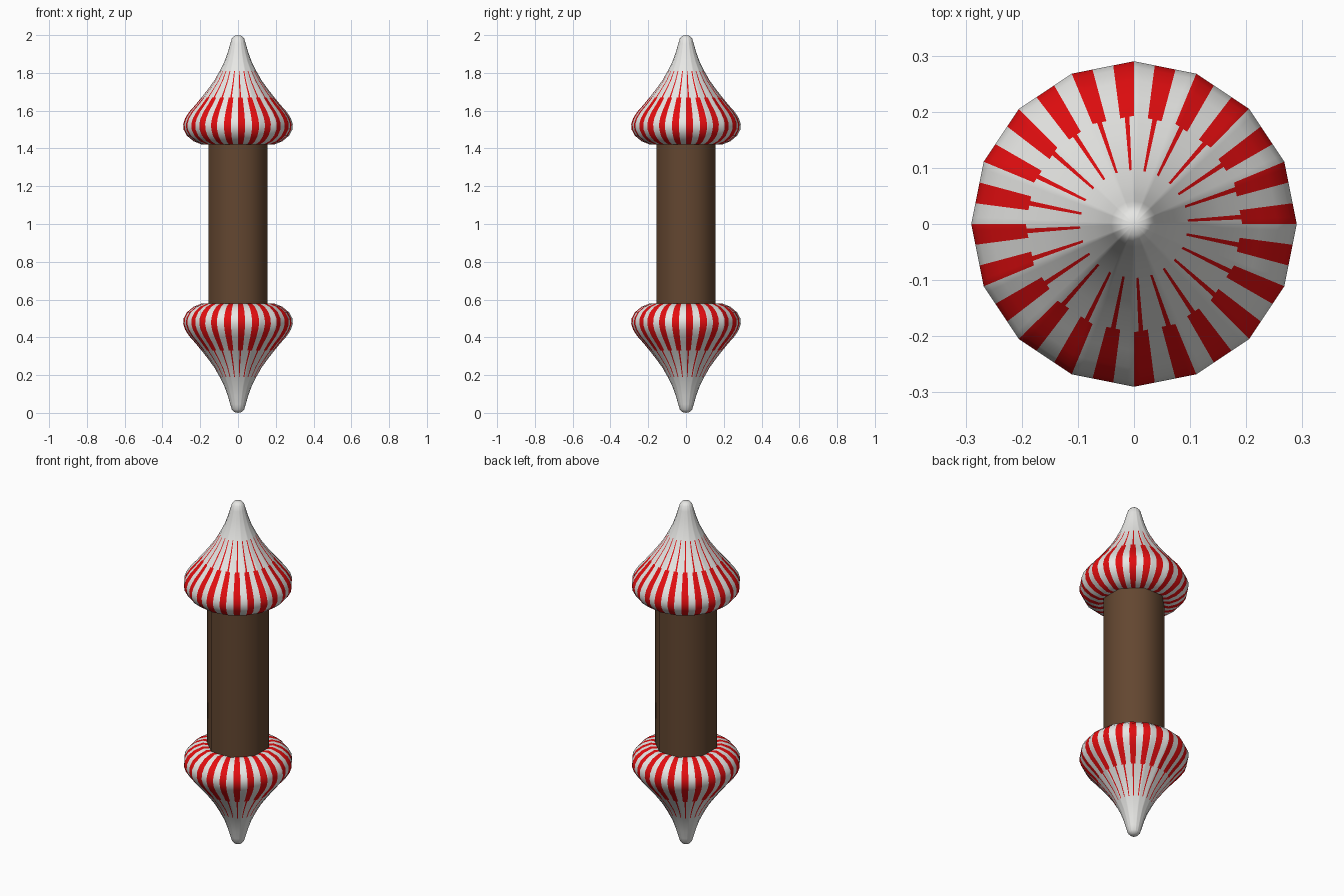
import bpy, bmesh, math

if "Cube" in bpy.data.objects:
    bpy.data.objects.remove(bpy.data.objects["Cube"])

def material(name, rgb):
    m = bpy.data.materials.new(name)
    m.diffuse_color = (*rgb, 1)
    m.use_nodes = True
    m.node_tree.nodes["Principled BSDF"].inputs["Base Color"].default_value = m.diffuse_color
    return m

WHITE = material("white", (0.80, 0.80, 0.78))
RED = material("red", (0.78, 0.004, 0.005))
BROWN = material("brown", (0.125, 0.062, 0.030))

SIDES, SUB = 16, 9            # 16 flat sides, each cut into 9 strips for the stripes

# half profile of the pointed cap: (radius, height)
PROFILE = [(0.145, 1.425), (0.19, 1.42), (0.235, 1.438), (0.27, 1.467), (0.288, 1.50),
           (0.29, 1.53), (0.28, 1.56), (0.257, 1.595), (0.226, 1.63), (0.193, 1.67),
           (0.158, 1.715), (0.125, 1.76), (0.097, 1.81), (0.072, 1.86), (0.054, 1.91),
           (0.041, 1.955), (0.033, 1.982), (0.02, 1.996)]

def ring_point(i):
    """Point on the unit 16-sided outline, subdivided along each chord."""
    k, t = divmod(i, SUB)
    a, b = (2 * math.pi * (k + d) / SIDES for d in (0, 1))
    t /= SUB
    return (math.cos(a) * (1 - t) + math.cos(b) * t,
            math.sin(a) * (1 - t) + math.sin(b) * t)

def finish(name, bm, mats):
    bmesh.ops.recalc_face_normals(bm, faces=bm.faces)
    for f in bm.faces:
        f.smooth = True
    me = bpy.data.meshes.new(name)
    bm.to_mesh(me)
    bm.free()
    for m in mats:
        me.materials.append(m)
    ob = bpy.data.objects.new(name, me)
    bpy.context.collection.objects.link(ob)
    return ob

def striped(i, z):
    """Red stripes run up the cap and thin out towards the tip."""
    cell = i % 6
    if z < 1.69:
        return cell < 3
    return cell == 1 and z < 1.80

def cap(name, upside_down):
    bm = bmesh.new()
    n = SIDES * SUB
    flip = (lambda z: 2 - z) if upside_down else (lambda z: z)
    rings = []
    for r, z in PROFILE:
        pts = [ring_point(i) for i in range(n)]
        rings.append([bm.verts.new((r * x, r * y, flip(z))) for x, y in pts])
    for j in range(len(rings) - 1):
        zm = (PROFILE[j][1] + PROFILE[j + 1][1]) / 2
        for i in range(n):
            k = (i + 1) % n
            f = bm.faces.new((rings[j][i], rings[j][k], rings[j + 1][k], rings[j + 1][i]))
            f.material_index = int(striped(i, zm))
    # rounded tip
    tip = bm.verts.new((0, 0, flip(2.0)))
    for i in range(n):
        bm.faces.new((rings[-1][i], rings[-1][(i + 1) % n], tip))
    return finish(name, bm, (WHITE, RED))

cap("top_cap", False)
cap("bottom_cap", True)

# eight-sided smooth shaft with flats facing the axes
bm = bmesh.new()
shaft_rings = [[bm.verts.new((0.168 * math.cos(a), 0.168 * math.sin(a), z))
                for a in (math.pi / 8 + math.pi / 4 * i for i in range(8))]
               for z in (0.575, 1.425)]
for i in range(8):
    k = (i + 1) % 8
    bm.faces.new((shaft_rings[0][i], shaft_rings[0][k], shaft_rings[1][k], shaft_rings[1][i]))
finish("shaft", bm, (BROWN,))
